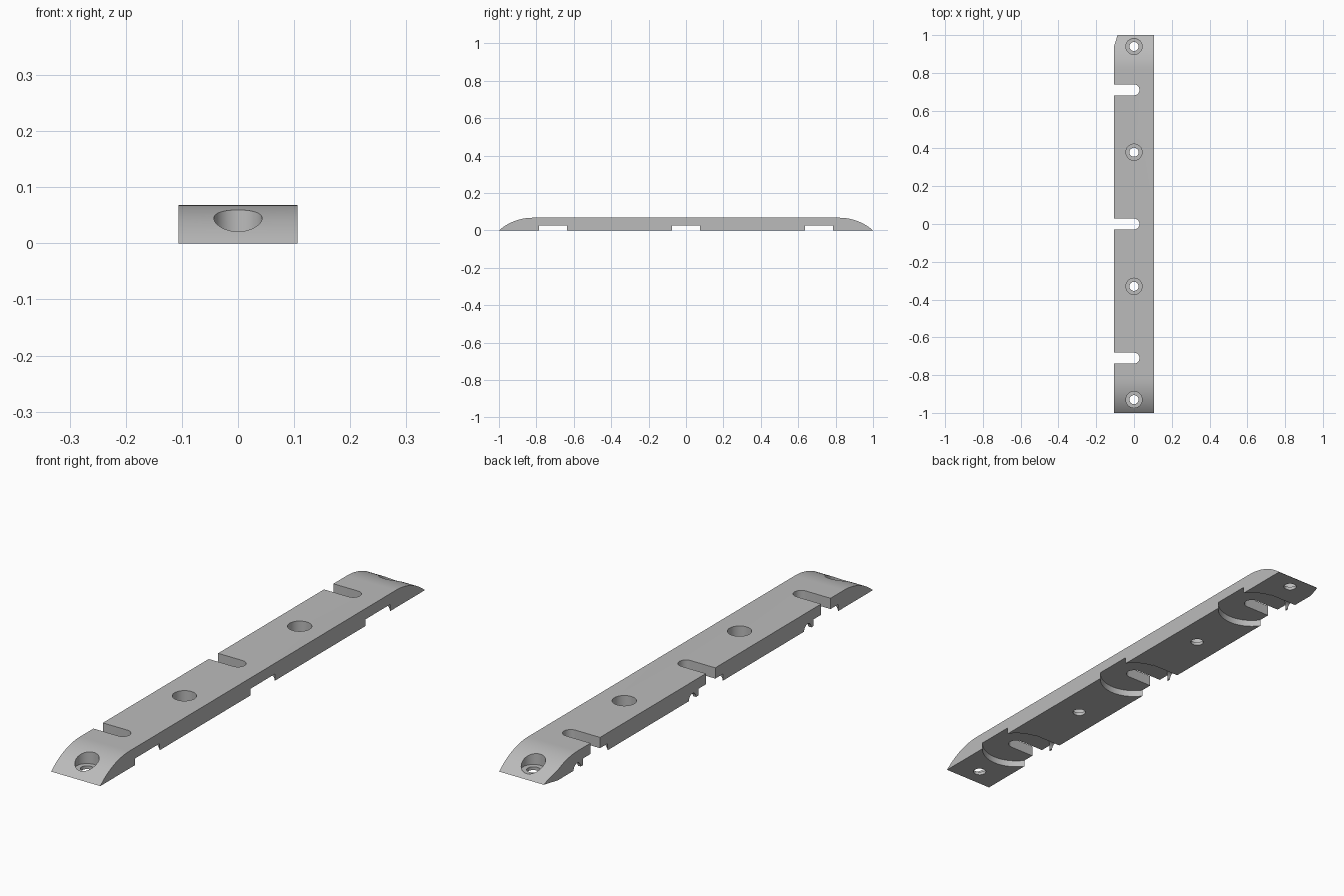
import bpy, bmesh, math
from mathutils import Matrix

if "Cube" in bpy.data.objects:
    bpy.data.objects.remove(bpy.data.objects["Cube"])

W, H = 0.106, 0.068          # half width, height
FLAT = 0.82                  # half length of the flat top

grey = bpy.data.materials.new("mid grey")
grey.diffuse_color = (0.5, 0.5, 0.5, 1)
grey.use_nodes = True
grey.node_tree.nodes["Principled BSDF"].inputs["Base Color"].default_value = grey.diffuse_color


def prism(name, pts, lo, hi, axis="z"):
    """Extrude an outline along z (points are x, y) or x (points are y, z)."""
    bm = bmesh.new()
    place = (lambda p, h: (p[0], p[1], h)) if axis == "z" else (lambda p, h: (h, p[0], p[1]))
    face = bm.faces.new([bm.verts.new(place(p, lo)) for p in pts])
    ext = bmesh.ops.extrude_face_region(bm, geom=[face])
    shift = (0, 0, hi - lo) if axis == "z" else (hi - lo, 0, 0)
    bmesh.ops.translate(bm, vec=shift,
                        verts=[g for g in ext["geom"] if isinstance(g, bmesh.types.BMVert)])
    bmesh.ops.recalc_face_normals(bm, faces=bm.faces)
    me = bpy.data.meshes.new(name)
    bm.to_mesh(me)
    bm.free()
    ob = bpy.data.objects.new(name, me)
    bpy.context.collection.objects.link(ob)
    return ob


def arc(cx, cy, r, a0, a1, n):
    return [(cx + r * math.cos(math.radians(a0 + (a1 - a0) * i / n)),
             cy + r * math.sin(math.radians(a0 + (a1 - a0) * i / n))) for i in range(n + 1)]


def circle(cx, cy, r, n=48):
    return arc(cx, cy, r, 0, 360, n)[:-1]


def cut(body, cutter):
    cutter.hide_render = True
    mod = body.modifiers.new("cut", "BOOLEAN")
    mod.operation, mod.solver, mod.object = "DIFFERENCE", "EXACT", cutter
    bpy.context.view_layer.objects.active = body
    bpy.ops.object.modifier_apply(modifier=mod.name)
    bpy.data.objects.remove(cutter)


# bar with rounded ramps at both ends
run = 1 - FLAT
R = (run * run + H * H) / (2 * H)
end = math.degrees(math.acos(run / R))
ramp = arc(FLAT, H - R, R, end, 90, 20)
bar = prism("mounting_bar", ramp + [(-y, z) for y, z in reversed(ramp)], -W, W, "x")
bar.data.materials.append(grey)

# clipped back corner
cut(bar, prism("corner_cutter", [(-0.2, 0.94), (-W, 0.94), (-0.087, 1.0), (-0.081, 1.02),
                                 (-0.2, 1.02)], -0.1, 0.2))

# countersunk screw holes
for y in (-0.93, -0.33, 0.38, 0.94):
    cut(bar, prism("screw_hole_cutter", circle(0, y, 0.024, 32), -0.1, 0.2))
    cut(bar, prism("head_recess_cutter", circle(0, y, 0.043), 0.013, 0.2))

for y in (-0.71, 0, 0.71):
    # round pocket in the underside
    cut(bar, prism("pocket_cutter", circle(0, y, 0.13, 64), -0.1, 0.026))
    # round-ended slot through the left side
    cut(bar, prism("slot_cutter", [(-0.2, y - 0.029)] + arc(0, y, 0.029, -90, 90, 20)
                   + [(-0.2, y + 0.029)], -0.1, 0.2))
    # half-round channel beside the pocket
    cut(bar, prism("channel_cutter", circle(y + 0.112, 0, 0.022, 24), -0.2, 0.015, "x"))

bpy.ops.object.select_all(action="DESELECT")
bar.select_set(True)
bpy.context.view_layer.objects.active = bar
bpy.ops.object.shade_smooth_by_angle(angle=math.radians(30))
